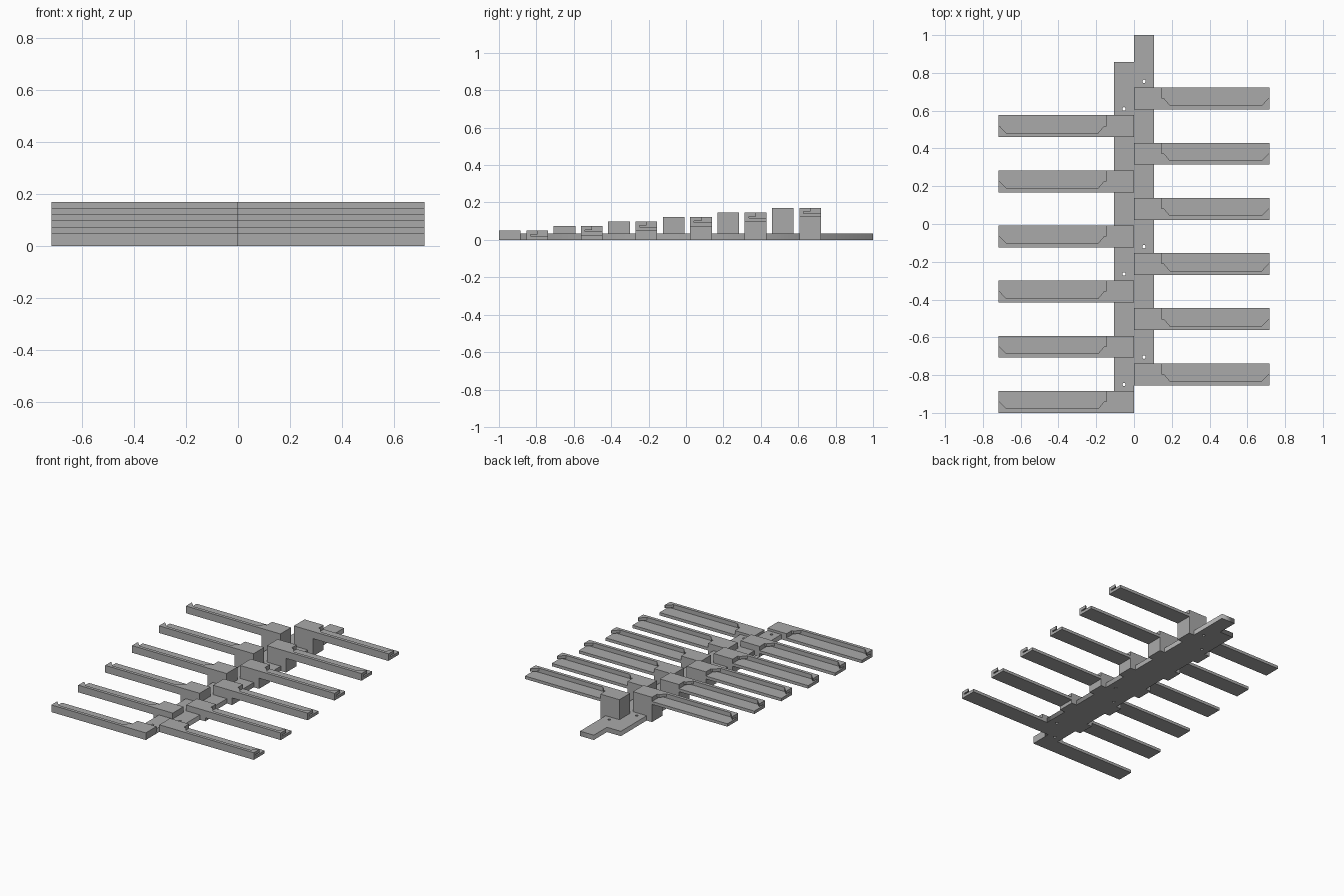
import bpy, bmesh, math

cube = bpy.data.objects.get("Cube")
if cube:
    bpy.data.objects.remove(cube)

grey = bpy.data.materials.new("plain_grey")
grey.use_nodes = True
colour = (0.4, 0.4, 0.4, 1)
grey.diffuse_color = colour
grey.node_tree.nodes["Principled BSDF"].inputs["Base Color"].default_value = colour

PITCH, STEP, DEPTH = 0.292, 0.0243, 0.116   # arm spacing, rise per arm, arm width
THICK, FLOOR, LIP = 0.049, 0.02, 0.029      # arm height, tray floor, underside of lips
LENGTH, BLOCK, RIDGE = 0.718, 0.145, 0.022


def prism(bm, outline, z0, z1):
    """Extrude a flat outline between two heights."""
    face = bm.faces.new([bm.verts.new((x, y, z0)) for x, y in outline])
    out = bmesh.ops.extrude_face_region(bm, geom=[face])
    top = [v for v in out["geom"] if isinstance(v, bmesh.types.BMVert)]
    bmesh.ops.translate(bm, verts=top, vec=(0, 0, z1 - z0))


def rect(x0, x1, y0, y1):
    return [(x0, y0), (x1, y0), (x1, y1), (x0, y1)]


def make_arm(name, side, y, z):
    """Support post and tray with a front ridge and overhanging end lips."""
    bm = bmesh.new()
    top = z + THICK
    prism(bm, rect(0, BLOCK, 0, DEPTH), 0, top)
    prism(bm, rect(BLOCK, LENGTH, 0, DEPTH), z, z + FLOOR)
    prism(bm, rect(BLOCK, LENGTH, 0, RIDGE), z + FLOOR, top)
    inner = [(BLOCK, RIDGE), (0.19, RIDGE), (0.158, 0.06), (BLOCK, 0.06)]
    outer = [(0.676, RIDGE), (LENGTH, RIDGE), (LENGTH, 0.06), (0.713, 0.06)]
    for lip in (inner, outer):
        prism(bm, lip, z + LIP, top)
    for v in bm.verts:
        v.co.x *= side
        v.co.y += y
    bmesh.ops.recalc_face_normals(bm, faces=bm.faces)
    mesh = bpy.data.meshes.new(name)
    bm.to_mesh(mesh)
    bm.free()
    mesh.materials.append(grey)
    bpy.context.collection.objects.link(bpy.data.objects.new(name, mesh))


# Two rows of arms, staggered and rising toward the back
for side, start, label in ((-1, -1.0, "right"), (1, -1 + PITCH / 2, "left")):
    for i in range(6):
        make_arm(f"{label}_arm_{i + 1}", side, start + i * PITCH, i * STEP)

# Spine plate with drilled screw holes
curve = bpy.data.curves.new("spine_plate", "CURVE")
curve.dimensions = "2D"
curve.fill_mode = "BOTH"
curve.extrude = 0.0165


def loop(points):
    spline = curve.splines.new("POLY")
    spline.points.add(len(points) - 1)
    for p, (x, y) in zip(spline.points, points):
        p.co = (x, y, 0, 1)
    spline.use_cyclic_u = True


loop([(-0.105, -0.9), (0, -0.9), (0, -0.854), (0.105, -0.854),
      (0.105, 1), (0, 1), (0, 0.857), (-0.105, 0.857)])
for side, ys in ((-1, (-0.85, -0.265, 0.61)), (1, (-0.705, -0.12, 0.755))):
    for y in ys:
        ring = [math.tau * k / 16 for k in range(16)]
        loop([(side * 0.053 + 0.009 * math.cos(a), y + 0.009 * math.sin(a)) for a in ring])

spine = bpy.data.objects.new("spine_plate", curve)
spine.location.z = curve.extrude
curve.materials.append(grey)
bpy.context.collection.objects.link(spine)
bpy.ops.object.select_all(action="DESELECT")
spine.select_set(True)
bpy.context.view_layer.objects.active = spine
bpy.ops.object.convert(target="MESH")
